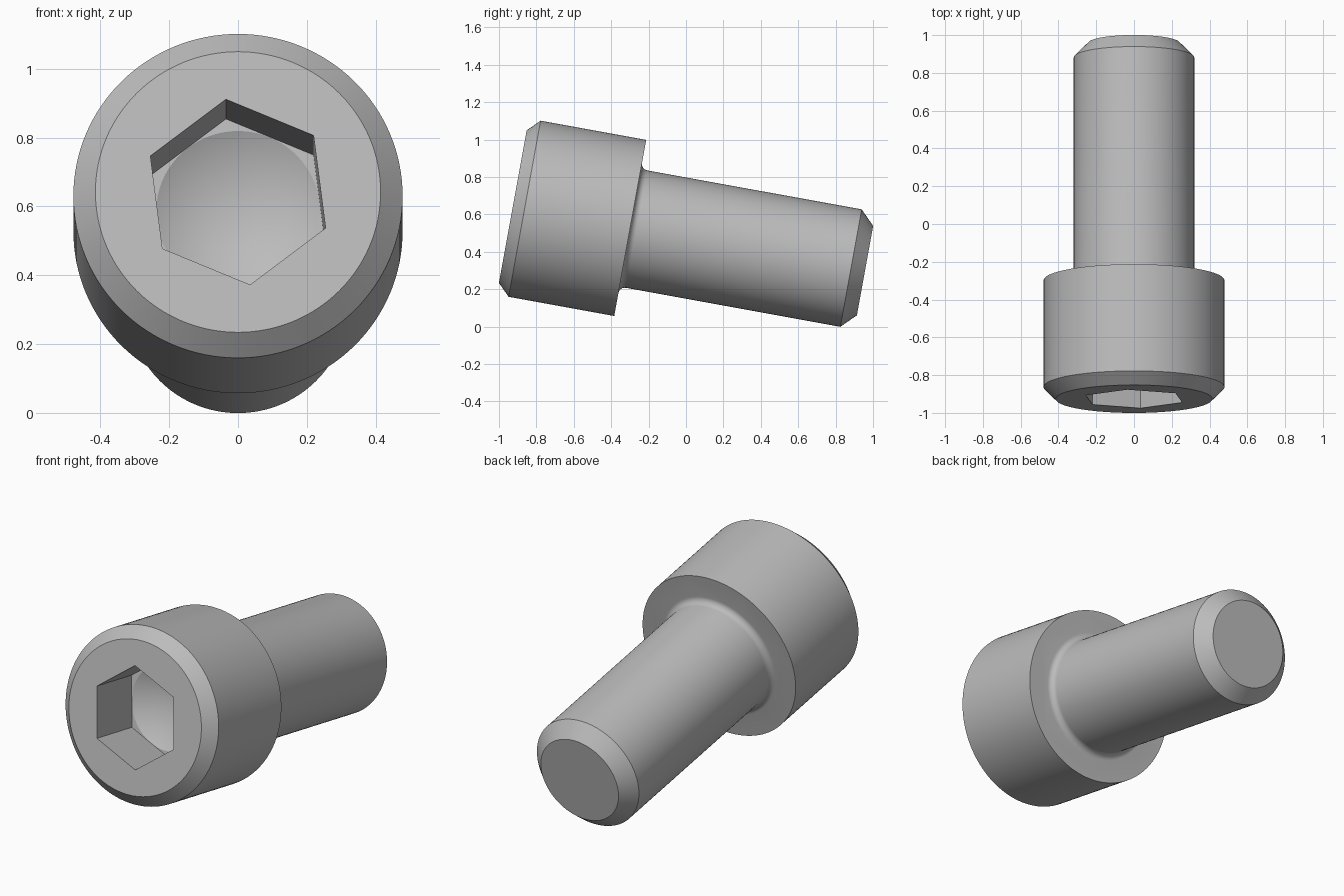
import bpy
import bmesh
from math import radians, sin, cos, pi, tan
from mathutils import Matrix, Vector

cube = bpy.data.objects.get("Cube")
if cube:
    bpy.data.objects.remove(cube, do_unlink=True)

# Proportions all follow the shank diameter
D = 0.638
SHANK_R, HEAD_R = D / 2, D * 0.75
LENGTH = 3 * D
HEAD_CHAMFER, TIP_CHAMFER, FILLET = 0.064, 0.076, 0.035
HEX_R, HEX_DEPTH = 0.276, D / 2
DRILL_R = HEX_R * cos(pi / 6) - 0.001
SEGMENTS = 128
PLACE = Matrix.Translation((0, -0.926, 0.642)) @ Matrix.Rotation(radians(-100.3), 4, "X")

steel = bpy.data.materials.new("plain steel grey")
steel.use_nodes = True
GREY = (0.5, 0.5, 0.5, 1)
steel.diffuse_color = GREY
steel.node_tree.nodes["Principled BSDF"].inputs["Base Color"].default_value = GREY


def lathe(name, profile, segments, start=0.0):
    """Turn (radius, height) points around the local z axis into a solid."""
    bm = bmesh.new()
    verts = [bm.verts.new((r, 0, h)) for r, h in profile]
    edges = [bm.edges.new(pair) for pair in zip(verts, verts[1:])]
    bmesh.ops.spin(bm, geom=verts + edges, cent=(0, 0, 0), axis=(0, 0, 1),
                   angle=2 * pi, steps=segments)
    bmesh.ops.remove_doubles(bm, verts=bm.verts, dist=1e-5)
    # Merge the fans of flat ends into single caps
    bmesh.ops.dissolve_limit(bm, angle_limit=0.001, verts=bm.verts, edges=bm.edges)
    bmesh.ops.recalc_face_normals(bm, faces=bm.faces)
    bm.transform(PLACE @ Matrix.Rotation(start, 4, "Z"))
    mesh = bpy.data.meshes.new(name)
    bm.to_mesh(mesh)
    bm.free()
    mesh.materials.append(steel)
    obj = bpy.data.objects.new(name, mesh)
    bpy.context.collection.objects.link(obj)
    return obj


# Head, under-head fillet and shank as one turned profile
fillet = [(SHANK_R + FILLET * (1 - sin(a)), D + FILLET * (1 - cos(a)))
          for a in (i * pi / 16 for i in range(9))]
bolt = lathe("cap_screw", [
    (0, 0), (HEAD_R - HEAD_CHAMFER, 0), (HEAD_R, HEAD_CHAMFER), (HEAD_R, D),
    *fillet,
    (SHANK_R, LENGTH - TIP_CHAMFER), (SHANK_R - TIP_CHAMFER, LENGTH), (0, LENGTH)],
    SEGMENTS)

# Hexagonal socket and the drilled cone at its bottom
hex_cutter = lathe("hex_socket_cutter", [
    (0, -0.1), (HEX_R, -0.1), (HEX_R, HEX_DEPTH), (0, HEX_DEPTH)], 6, radians(22.7))
drill_cutter = lathe("drill_point_cutter", [
    (0, 0.1), (DRILL_R, 0.1), (DRILL_R, HEX_DEPTH),
    (0, HEX_DEPTH + DRILL_R * tan(pi / 6))], SEGMENTS)

bpy.context.view_layer.objects.active = bolt
bolt.select_set(True)
for cutter in (hex_cutter, drill_cutter):
    cutter.hide_render = True
    cut = bolt.modifiers.new(cutter.name, "BOOLEAN")
    cut.operation, cut.solver, cut.object = "DIFFERENCE", "EXACT", cutter
    bpy.ops.object.modifier_apply(modifier=cut.name)
    bpy.data.objects.remove(cutter, do_unlink=True)

bpy.ops.object.shade_smooth_by_angle(angle=radians(25))
